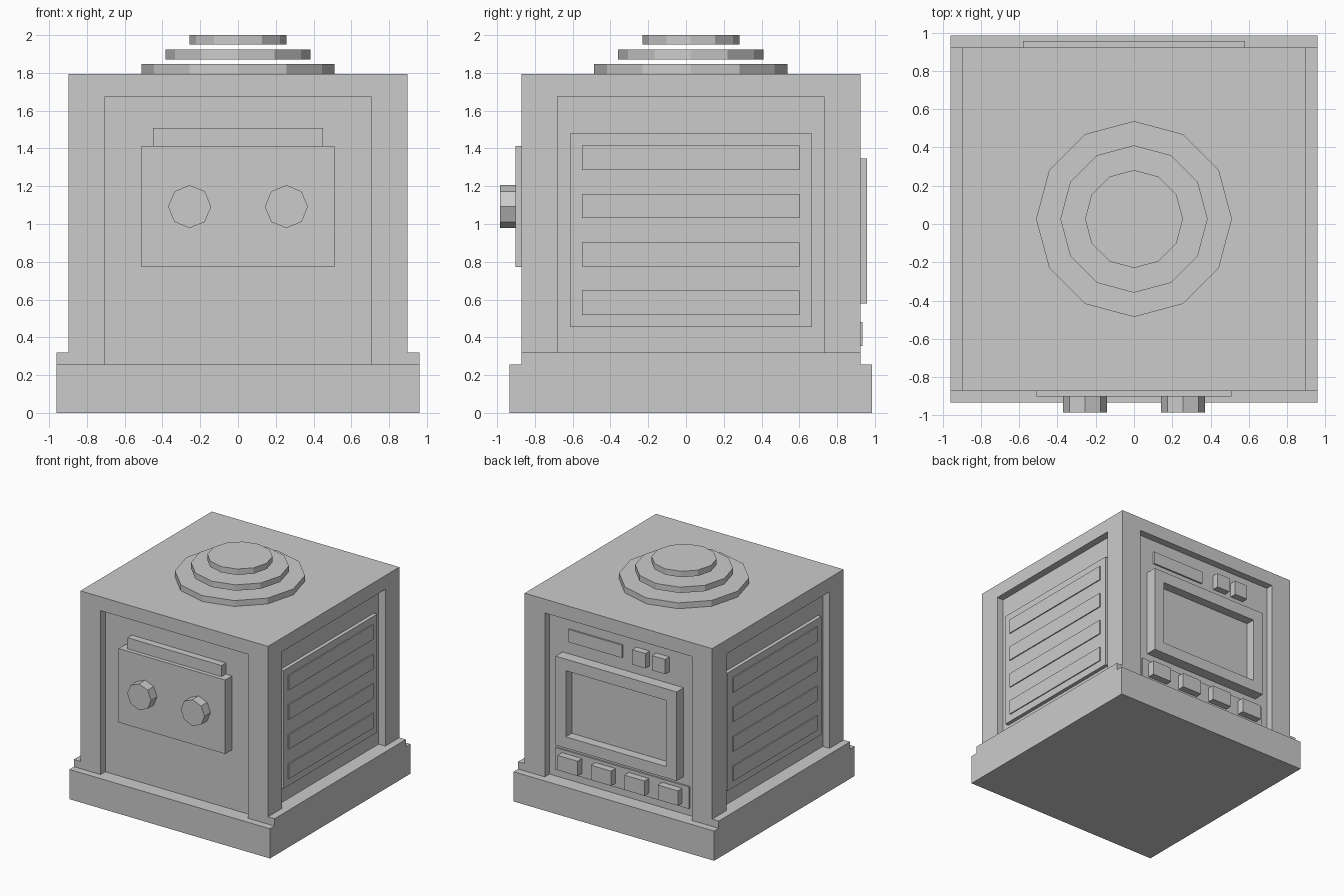
import bpy, bmesh, math

if "Cube" in bpy.data.objects:
    bpy.data.objects.remove(bpy.data.objects["Cube"])

grey = bpy.data.materials.new("light_grey")
grey.diffuse_color = (0.6, 0.6, 0.6, 1)
grey.use_nodes = True
grey.node_tree.nodes["Principled BSDF"].inputs["Base Color"].default_value = grey.diffuse_color

CY = 0.026         # depth centre of the cabinet
FLOOR = 0.834      # distance from centre to the recessed walls
BACK = CY + FLOOR  # recessed rear wall


def finish(name, bm):
    bmesh.ops.recalc_face_normals(bm, faces=bm.faces)
    me = bpy.data.meshes.new(name)
    bm.to_mesh(me)
    bm.free()
    me.materials.append(grey)
    ob = bpy.data.objects.new(name, me)
    bpy.context.collection.objects.link(ob)
    return ob


def box(name, x, y, z):
    bm = bmesh.new()
    bmesh.ops.create_cube(bm, size=1)
    for v in bm.verts:
        v.co = [r[0] if c < 0 else r[1] for c, r in zip(v.co, (x, y, z))]
    return finish(name, bm)


def disc(name, radius, depth, sides, location, along_y=False):
    bm = bmesh.new()
    bmesh.ops.create_cone(bm, cap_ends=True, segments=sides,
                          radius1=radius, radius2=radius, depth=depth)
    ob = finish(name, bm)
    ob.location = location
    if along_y:
        ob.rotation_euler.x = math.pi / 2
    return ob


def cut(target, *cutters):
    for c in cutters:
        m = target.modifiers.new("cut", 'BOOLEAN')
        m.operation, m.solver, m.object = 'DIFFERENCE', 'EXACT', c
        bpy.context.view_layer.objects.active = target
        bpy.ops.object.modifier_apply(modifier=m.name)
        bpy.data.objects.remove(c)


def span(s, a, b):
    return tuple(sorted((s * a, s * b)))


def around(c, half):
    return (c - half, c + half)


# Plinth and body with a recess in each wall
box("plinth", (-.96, .96), around(CY, .96), (0, .257))
body = box("body", (-.898, .898), around(CY, .898), (.2, 1.795))
for s in (-1, 1):
    y = tuple(v + CY for v in span(s, FLOOR, 1.1))
    cut(body,
        box("end_cutter", (-.705, .705), y, (.1, 1.675)),
        box("side_cutter", span(s, FLOOR, 1.1), around(CY, .705), (.1, 1.675)))
    # Side ledge, raised side panel and its thin slats
    box("side_ledge", span(s, .82, .96), around(CY, .898), (.25, .32))
    box("side_panel", span(s, .82, .866), around(CY, .64), (.456, 1.478))
    for i in range(4):
        box("side_slat", span(s, .85, .875), around(CY, .576),
            around(.583 + i * .256, .064))

# Front control panel, lip and knobs
box("control_panel", (-.51, .51), (-.903, -.80), (.772, 1.412))
box("panel_lip", (-.45, .45), (-.868, -.80), (1.412, 1.508))
for s in (-1, 1):
    disc("knob", .114, .09, 8, (s * .256, -.941, 1.092), along_y=True)

# Rear screen frame with sunken screen
frame = box("screen_frame", (-.58, .58), (.85, .957), (.578, 1.348))
cut(frame, box("screen_cutter", (-.48, .48), (.876, 1.1), (.676, 1.248)))

# Rear slot plate, small switches, and button row on its plate
box("slot_plate", (0, .515), (.85, BACK + .014), (1.455, 1.565))
for x in (-.19, -.38):
    box("small_switch", around(x, .064), (.85, .918), (1.45, 1.578))
box("button_plate", (-.64, .64), (.85, BACK + .014), (.32, .51))
for x in (-.48, -.16, .16, .48):
    box("button", around(x, .096), (.85, .934), (.354, .482))

# Three floating rings on the roof
for i, r in enumerate((.512, .385, .256)):
    disc("roof_ring", r, .051, 12, (0, CY, 1.8205 + i * .077))
